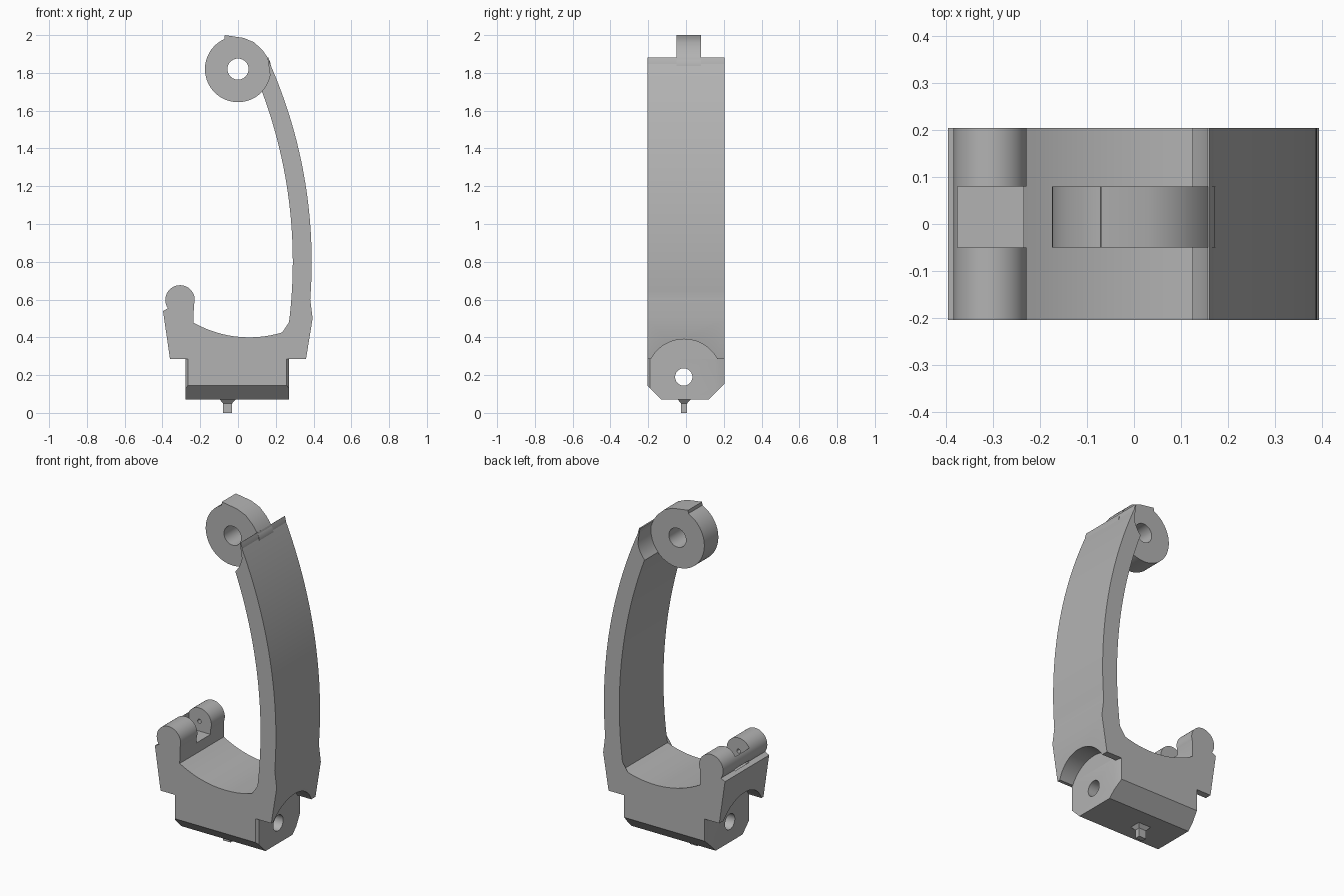
import bpy, bmesh, math
from math import sin, cos, radians

cube = bpy.data.objects.get("Cube")
if cube:
    bpy.data.objects.remove(cube, do_unlink=True)

grey = bpy.data.materials.new("plain grey")
grey.use_nodes = True
grey.diffuse_color = (0.45, 0.45, 0.45, 1)
grey.node_tree.nodes["Principled BSDF"].inputs["Base Color"].default_value = (0.45, 0.45, 0.45, 1)


def arc(cx, cz, r, start, end, n):
    angles = [radians(start + (end - start) * i / n) for i in range(n + 1)]
    return [(cx + r * cos(a), cz + r * sin(a)) for a in angles]


def prism(name, profile, low, high, axis="y"):
    """Extrude a 2D profile: (x, z) along y, or (y, z) along x."""
    place = (lambda p, d: (p[0], d, p[1])) if axis == "y" else (lambda p, d: (d, p[0], p[1]))
    bm = bmesh.new()
    ends = [[bm.verts.new(place(p, d)) for p in profile] for d in (low, high)]
    bm.faces.new(ends[0])
    bm.faces.new(ends[1])
    n = len(profile)
    for i in range(n):
        j = (i + 1) % n
        bm.faces.new((ends[0][i], ends[0][j], ends[1][j], ends[1][i]))
    bmesh.ops.recalc_face_normals(bm, faces=bm.faces)
    mesh = bpy.data.meshes.new(name)
    bm.to_mesh(mesh)
    bm.free()
    mesh.materials.append(grey)
    ob = bpy.data.objects.new(name, mesh)
    bpy.context.collection.objects.link(ob)
    return ob


def box(x0, x1, z0, z1):
    return [(x0, z0), (x1, z0), (x1, z1), (x0, z1)]


def cut(ob, name, *args):
    cutter = prism(name, *args)
    cutter.hide_render = True
    cutter.hide_set(True)
    mod = ob.modifiers.new(name, "BOOLEAN")
    mod.operation = "DIFFERENCE"
    mod.solver = "EXACT"
    mod.object = cutter


def finish(ob):
    """Apply the cuts, drop the cutters and smooth the curved sides."""
    bpy.ops.object.select_all(action="DESELECT")
    bpy.context.view_layer.objects.active = ob
    ob.select_set(True)
    for mod in list(ob.modifiers):
        cutter = mod.object
        bpy.ops.object.modifier_apply(modifier=mod.name)
        bpy.data.objects.remove(cutter, do_unlink=True)
    bpy.ops.object.shade_smooth_by_angle(angle=radians(25))


half = 0.205
slot = (-0.05, 0.08)

# Curved arm, saddle and latch knob in one profile
outline = [(-0.36, 0.285), (0.36, 0.285), (0.395, 0.5)]
outline += arc(-2.21, 0.8, 2.6, -4.4, 24.5, 28)
outline += arc(0, 1.82, 0.172, 21, -43.4, 12)
outline += arc(-2.28, 0.8, 2.57, 20.5, -8.2, 28)
outline += arc(0.06, 1.0, 0.6, -70.1, -119.5, 16)
outline += arc(-0.307, 0.598, 0.078, -20, 215, 28)
outline += [(-0.397, 0.54)]
frame = prism("clamp_frame", outline, -half, half)

# Slot between the knobs, pin hole and round recesses over the base ends
cut(frame, "knob_slot", box(-0.376, -0.2, 0.54, 0.75), *slot)
cut(frame, "knob_pin_hole", arc(-0.307, 0.598, 0.012, 0, 345, 23), -0.08, 0.11)
recess = arc(-0.01, 0.19, 0.2, 0, 354, 59)
cut(frame, "right_recess", recess, 0.27, 0.5, "x")
cut(frame, "left_recess", recess, -0.5, -0.277, "x")
bore = arc(-0.012, 0.19, 0.046, 0, 345, 23)
finish(frame)

# Base block with sloping lower sides and bevelled end corners
section = [(-0.13, 0.07), (0.12, 0.07), (half, 0.155), (half, 0.3), (-half, 0.3), (-half, 0.145)]
base = prism("base_block", section, -0.277, 0.27, "x")
for name, end, inner in (("right", 0.27, 0.258), ("left", -0.277, -0.265)):
    for side, edge, limit in (("front", -half, -0.19), ("back", half, 0.155)):
        away_x = 0.1 * (1 if end > 0 else -1)
        away_y = 0.1 * (1 if edge > 0 else -1)
        corner = [(inner, edge), (end, limit), (end + away_x, limit),
                  (end + away_x, edge + away_y), (inner, edge + away_y)]
        cutter = prism(name + "_" + side + "_corner", corner, 0, 0.5)
        # Stand the wedge upright
        for v in cutter.data.vertices:
            v.co = (v.co.x, v.co.z, v.co.y)
        cutter.data.flip_normals()
        mod = base.modifiers.new(cutter.name, "BOOLEAN")
        mod.operation = "DIFFERENCE"
        mod.object = cutter
cut(base, "base_bore", bore, -0.5, 0.5, "x")
finish(base)

# Round boss beside the frame ends of the base
for name, low, high in (("right_end_boss", 0.25, 0.27), ("left_end_boss", -0.277, -0.257)):
    boss = prism(name, arc(-0.01, 0.19, 0.2, 29, 151, 24), low, high, "x")
    finish(boss)

# Hinge hub with a stop lip on top
lip = [(0.165, 1.87), (0.13, 1.92), (0.085, 1.962), (0.03, 1.985), (-0.07, 2.0)]
hub = prism("hinge_hub", arc(0, 1.82, 0.175, 114, 370, 48) + lip, *slot)
cut(hub, "hub_bore", arc(0, 1.82, 0.056, 0, 348, 29), -0.3, 0.3)
finish(hub)

# Small flared pin under the base
pin = prism("pin", box(-0.079, -0.031, 0, 0.06), -0.026, 0.006)
flare = prism("pin_flare", [(-0.079, 0.05), (-0.031, 0.05), (-0.012, 0.072), (-0.098, 0.072)], -0.045, 0.025)
for v in flare.data.vertices:
    if v.co.z < 0.06:
        v.co.y = -0.026 if v.co.y < -0.01 else 0.006
